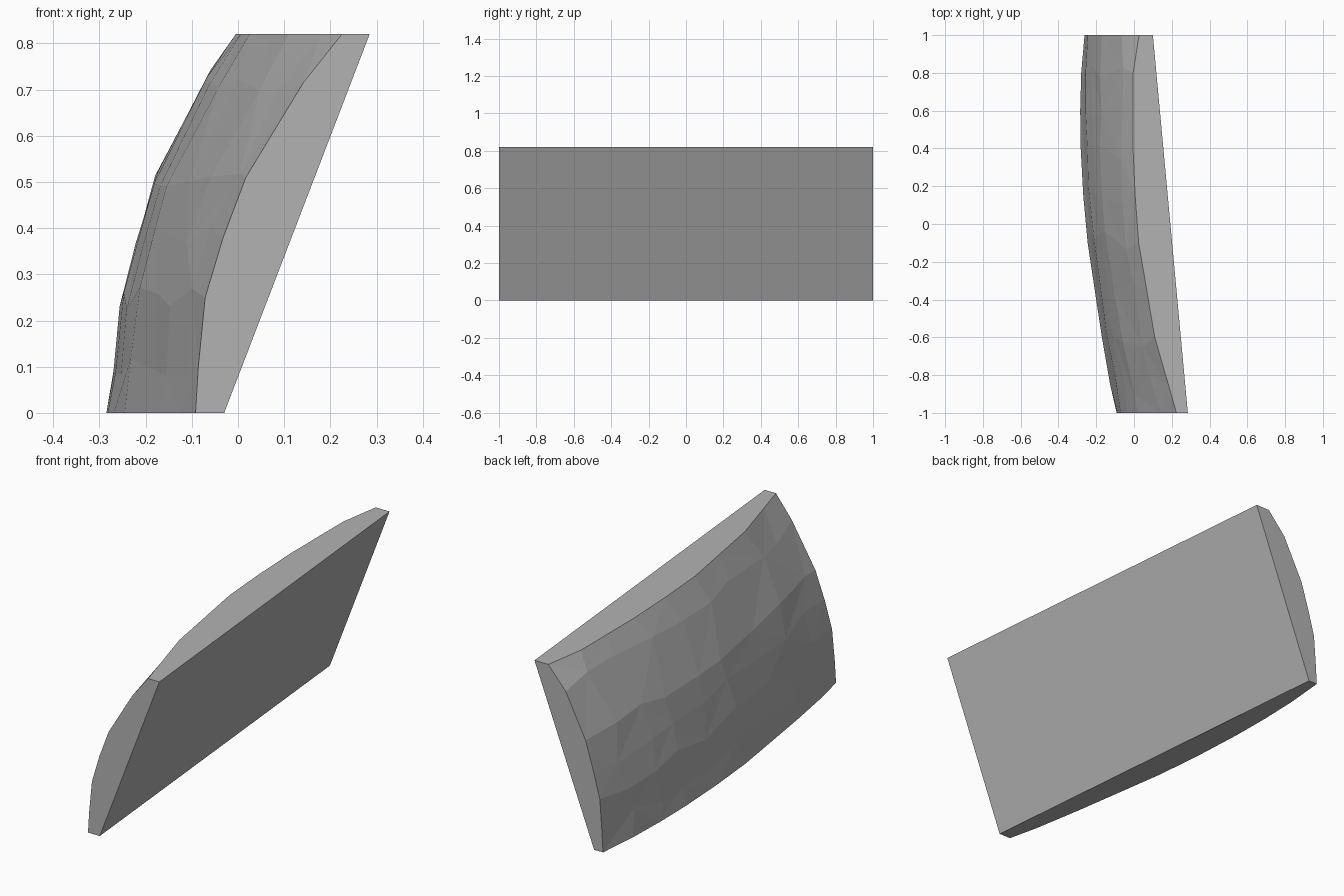
import bpy, bmesh, random

if "Cube" in bpy.data.objects:
    bpy.data.objects.remove(bpy.data.objects["Cube"])

random.seed(4)
H = 0.82  # panel height

# Thickness of the panel along each border: (position, thickness)
FRONT = [(0, .062), (.06, .083), (.26, .14), (.36, .148), (.53, .149), (.72, .102), (H, .06)]
BACK = [(0, .047), (.24, .125), (.49, .153), (.71, .128), (H, .073)]
TOP = [(-1, .06), (-.6, .138), (-.1, .177), (.3, .17), (.8, .123), (1, .073)]
BOTTOM = [(-1, .062), (-.9, .078), (-.7, .097), (-.4, .115), (0, .138),
          (.5, .119), (.8, .083), (1, .047)]


def lerp(a, b, t):
    return a + (b - a) * t


def sample(curve, p):
    for (a, ta), (b, tb) in zip(curve, curve[1:]):
        if p <= b:
            return lerp(ta, tb, (p - a) / (b - a))
    return curve[-1][1]


def plane_x(y, z):
    """Flat inner face, leaning and slightly turned."""
    return 0.285 - 0.0925 * (y + 1) - 0.384 * (H - z)


def thickness(y, z):
    """Blend the four border curves over the bulging outer face."""
    u, v = z / H, (y + 1) / 2
    across = lerp(sample(FRONT, z), sample(BACK, z), v)
    upward = lerp(sample(BOTTOM, y), sample(TOP, y), u)
    corners = lerp(lerp(.062, .047, v), lerp(.06, .073, v), u)
    flatten = 0.1 * max(0, u * (1 - u) * v * (1 - v)) ** 0.5
    return across + upward - corners - flatten


YS = [-1, -.85, -.6, -.35, -.1, .15, .4, .6, .8, 1]
ZS = [0, .1, .25, .38, .51, .715, H]
NY, NZ = len(YS), len(ZS)

# Bulging outer face with irregular facets
bm = bmesh.new()
grid = []
for j, z in enumerate(ZS):
    row = []
    for i, y in enumerate(YS):
        inner = 0 < i < NY - 1 and 0 < j < NZ - 1
        yy = y + (random.uniform(-.06, .06) if inner else 0)
        zz = z + (random.uniform(-.03, .03) if inner else 0)
        row.append(bm.verts.new((plane_x(yy, zz) - thickness(yy, zz), yy, zz)))
    grid.append(row)
for j in range(NZ - 1):
    for i in range(NY - 1):
        a, b = grid[j][i], grid[j][i + 1]
        c, d = grid[j + 1][i + 1], grid[j + 1][i]
        if (i + j) % 2:
            bm.faces.new((a, b, c))
            bm.faces.new((a, c, d))
        else:
            bm.faces.new((a, b, d))
            bm.faces.new((b, c, d))

# Flat inner face
fb, bb, bt, ft = [bm.verts.new((plane_x(y, z), y, z))
                  for y, z in ((-1, 0), (1, 0), (1, H), (-1, H))]
bm.faces.new((fb, bb, bt, ft))

# Flat bottom, top, front and back rims
bm.faces.new(grid[0] + [bb, fb])
bm.faces.new(grid[-1] + [bt, ft])
bm.faces.new([r[0] for r in grid] + [ft, fb])
bm.faces.new([r[-1] for r in grid] + [bt, bb])
bmesh.ops.recalc_face_normals(bm, faces=bm.faces)

mesh = bpy.data.meshes.new("curved_panel")
bm.to_mesh(mesh)
bm.free()
panel = bpy.data.objects.new("curved_panel", mesh)
bpy.context.collection.objects.link(panel)

grey = bpy.data.materials.new("grey")
grey.diffuse_color = (0.45, 0.45, 0.45, 1)
grey.use_nodes = True
grey.node_tree.nodes["Principled BSDF"].inputs["Base Color"].default_value = grey.diffuse_color
mesh.materials.append(grey)
